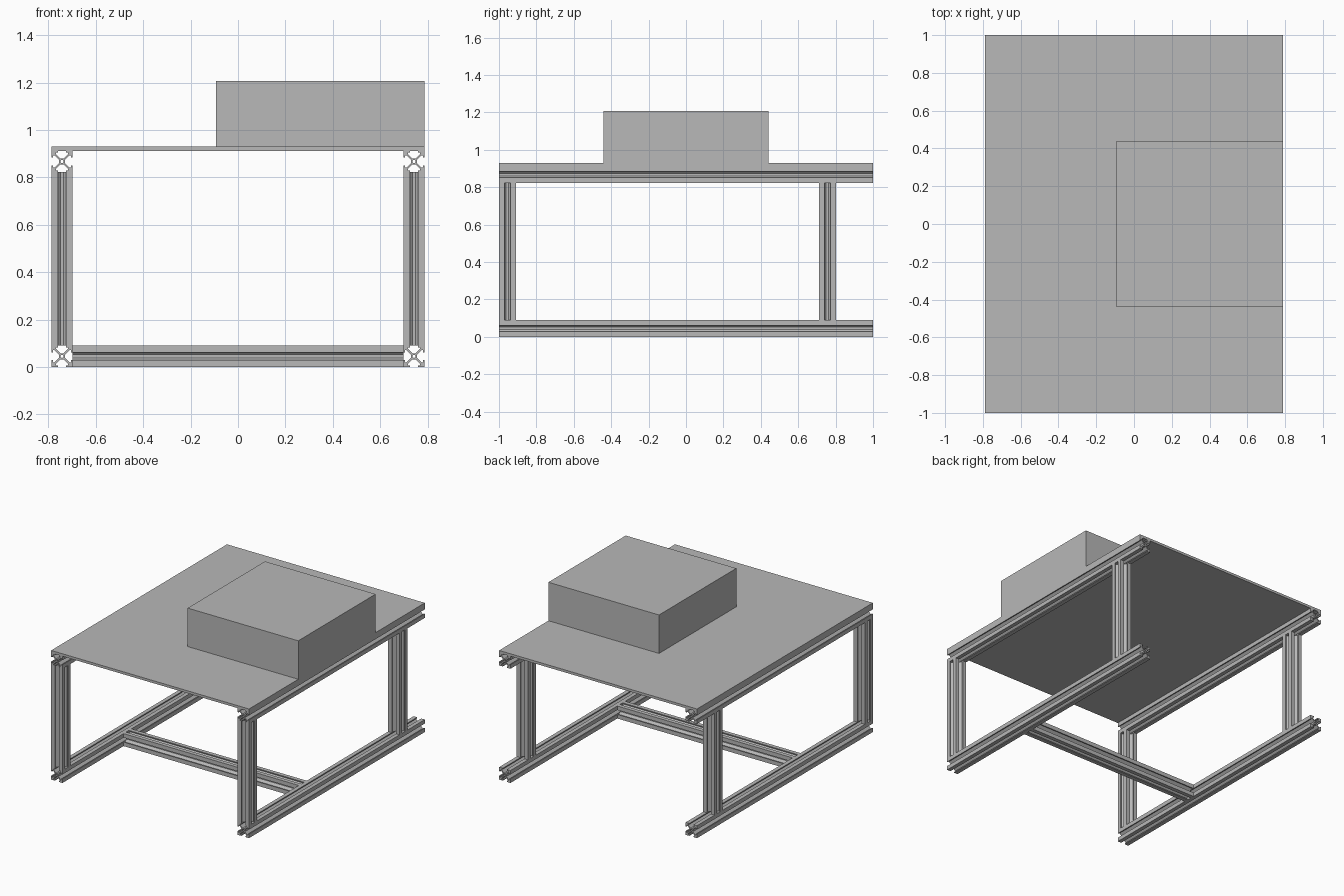
import bpy
import math
from mathutils import Matrix, Vector

cube = bpy.data.objects.get("Cube")
if cube:
    bpy.data.objects.remove(cube, do_unlink=True)

# One plain grey for everything
grey = bpy.data.materials.new("aluminium_grey")
grey.use_nodes = True
colour = (0.48, 0.48, 0.48, 1)
grey.diffuse_color = colour
grey.node_tree.nodes["Principled BSDF"].inputs["Base Color"].default_value = colour

W = 0.09             # side of the slotted bar
X, Y = 0.788, 1.0    # half sizes of the table
LEG_TOP = 0.822
RAIL_TOP = LEG_TOP + W
TOP = 0.93


def add_object(name, mesh):
    obj = bpy.data.objects.new(name, mesh)
    bpy.context.collection.objects.link(obj)
    mesh.materials.clear()
    mesh.materials.append(grey)
    return obj


def add_loop(curve, points):
    spline = curve.splines.new('POLY')
    spline.points.add(len(points) - 1)
    for p, (x, y) in zip(spline.points, points):
        p.co = (x * W / 2, y * W / 2, 0, 1)
    spline.use_cyclic_u = True


def slot_outline():
    """T-slot section: one half corner, mirrored on the diagonal, turned four times."""
    half = [(.28, .15), (.70, .57), (.84, .57), (.84, .36), (1, .36)]
    corner = half + [(1, 1)] + [(y, x) for x, y in reversed(half)]
    points = []
    for _ in range(4):
        points += corner
        corner = [(-y, x) for x, y in corner]
    return points


def bar(name, start, end):
    """Extrude the slotted section from start to end."""
    start, end = Vector(start), Vector(end)
    curve = bpy.data.curves.new(name, 'CURVE')
    curve.dimensions = '2D'
    curve.fill_mode = 'BOTH'
    curve.extrude = (end - start).length / 2
    add_loop(curve, slot_outline())
    add_loop(curve, [(.15 * math.cos(i * math.pi / 6), .15 * math.sin(i * math.pi / 6))
                     for i in range(12)])
    temp = bpy.data.objects.new(name + "_curve", curve)
    mesh = bpy.data.meshes.new_from_object(temp)
    bpy.data.objects.remove(temp)
    bpy.data.curves.remove(curve)
    d = (end - start).normalized()
    turn = {0: Matrix.Rotation(math.pi / 2, 4, 'Y'),
            1: Matrix.Rotation(-math.pi / 2, 4, 'X'),
            2: Matrix.Identity(4)}[max(range(3), key=lambda i: abs(d[i]))]
    mesh.transform(Matrix.Translation((start + end) / 2) @ turn)
    mesh.name = name
    for poly in mesh.polygons:
        poly.use_smooth = False
    return add_object(name, mesh)


def box(name, low, high):
    low, high = Vector(low), Vector(high)
    bpy.ops.mesh.primitive_cube_add(size=1, location=(low + high) / 2)
    obj = bpy.context.object
    obj.name = name
    obj.scale = high - low
    obj.data.materials.append(grey)


# Side frames: bottom rail, top rail and two legs each
for side, sx in (("left", 1), ("right", -1)):
    x = sx * (X - W / 2)
    for level, z in (("bottom", W / 2), ("top", RAIL_TOP - W / 2)):
        bar(f"{side}_{level}_rail", (x, -Y, z), (x, Y, z))
    for place, y in (("front", -Y + W / 2), ("back", 0.756)):
        bar(f"{side}_{place}_leg", (x, y, W), (x, y, LEG_TOP))

# Cross beam between the bottom rails
bar("cross_beam", (-X + W, -0.26, W / 2), (X - W, -0.26, W / 2))

# Table plate and the block on top
box("table_plate", (-X, -Y, RAIL_TOP), (X, Y, TOP))
box("top_block", (-0.093, -0.44, TOP), (X, 0.44, 1.207))
